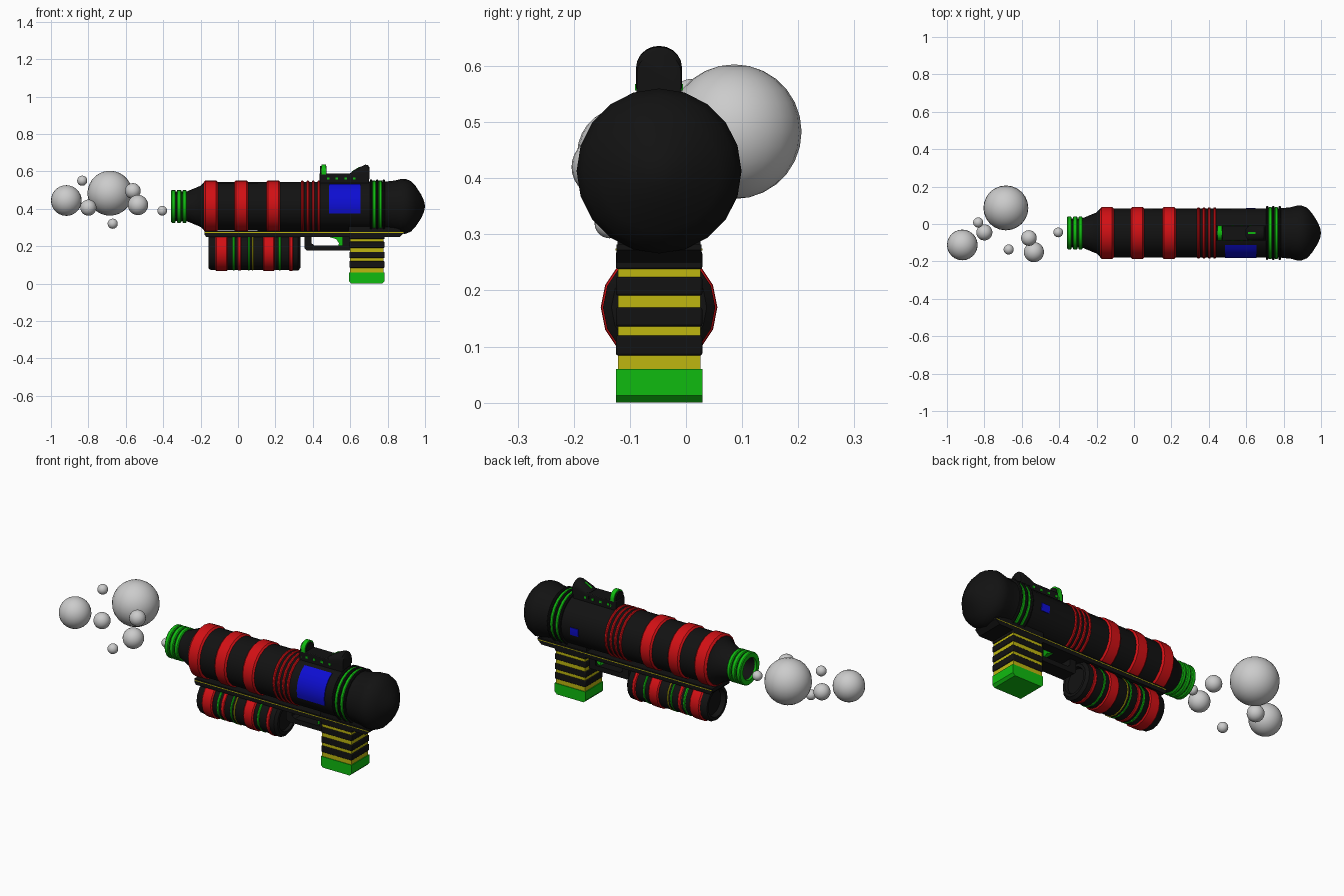
import bpy, bmesh
from math import sin, cos, pi, radians

if "Cube" in bpy.data.objects:
    bpy.data.objects.remove(bpy.data.objects["Cube"])

CY, CZ = -0.048, 0.413          # main barrel axis


def material(name, rgb):
    m = bpy.data.materials.new(name)
    m.diffuse_color = (*rgb, 1)
    m.use_nodes = True
    m.node_tree.nodes["Principled BSDF"].inputs["Base Color"].default_value = m.diffuse_color
    return m


BLACK = material("black", (0.006, 0.006, 0.006))
RED = material("red", (0.64, 0.005, 0.007))
GREEN = material("green", (0.005, 0.5, 0.005))
YELLOW = material("yellow", (0.52, 0.47, 0.005))
BLUE = material("blue", (0.004, 0.004, 0.64))


def skin(name, rings, mat, wrap=False, bevel=0):
    """Join equal closed rings of points into a solid."""
    bm = bmesh.new()
    vs = [[bm.verts.new(p) for p in r] for r in rings]
    n = len(vs[0])
    for i in range(len(vs) if wrap else len(vs) - 1):
        a, b = vs[i], vs[(i + 1) % len(vs)]
        for j in range(n):
            k = (j + 1) % n
            bm.faces.new((a[j], a[k], b[k], b[j]))
    if not wrap:
        bm.faces.new(vs[0])
        bm.faces.new(vs[-1])
    bmesh.ops.remove_doubles(bm, verts=bm.verts, dist=1e-5)
    bmesh.ops.recalc_face_normals(bm, faces=bm.faces)
    me = bpy.data.meshes.new(name)
    bm.to_mesh(me)
    bm.free()
    ob = bpy.data.objects.new(name, me)
    bpy.context.collection.objects.link(ob)
    me.materials.append(mat)
    if bevel:
        mod = ob.modifiers.new("bevel", "BEVEL")
        mod.width, mod.segments = bevel, 2
    bpy.context.view_layer.objects.active = ob
    ob.select_set(True)
    bpy.ops.object.shade_smooth_by_angle(angle=radians(35))
    ob.select_set(False)
    return ob


def lathe(name, profile, mat, sides=20, cz=CZ, arc=None):
    """Turn an (x, radius) profile about an axis along x."""
    a0, a1 = arc or (0, 360)
    steps = sides if arc is None else sides + 1
    rings = []
    for i in range(steps):
        a = radians(a0 + (a1 - a0) * i / sides)
        rings.append([(x, CY + r * cos(a), cz + r * sin(a)) for x, r in profile])
    return skin(name, rings, mat, wrap=arc is None)


def band(name, x0, x1, r_in, r_out, mat, sides=20, cz=CZ, c=0.004):
    c = min(c, (x1 - x0) * 0.3)
    lathe(name, [(x0, r_in), (x0, r_out - c), (x0 + c, r_out),
                 (x1 - c, r_out), (x1, r_out - c), (x1, r_in)], mat, sides, cz)


def prism(name, pts, half, mat, bevel=0, cy=CY):
    """Extrude an (x, z) outline across y."""
    return skin(name, [[(x, cy + s * half, z) for x, z in pts] for s in (-1, 1)],
                mat, bevel=bevel)


def box(name, x0, x1, z0, z1, half, mat, bevel=0, cy=CY):
    return prism(name, [(x0, z0), (x1, z0), (x1, z1), (x0, z1)], half, mat, bevel, cy)


def arch(name, sections, mat):
    """Loft round-topped sections (x, half width, base, shoulder, top) along x."""
    rings = []
    for x, w, z0, z1, z2 in sections:
        r = [(x, CY - w, z0)]
        for i in range(11):
            a = pi - pi * i / 10
            r.append((x, CY + w * cos(a), z1 + (z2 - z1) * sin(a)))
        rings.append(r + [(x, CY + w, z0)])
    skin(name, rings, mat)


# Barrel with open muzzle, cone and rounded rear cap
lathe("barrel", [(-0.22, 0), (-0.22, 0.055), (-0.345, 0.06), (-0.348, 0.078),
                 (-0.275, 0.079), (-0.2, 0.11), (-0.18, 0.13), (0.785, 0.132),
                 (0.84, 0.138), (0.87, 0.146), (0.895, 0.147), (0.925, 0.135),
                 (0.95, 0.108), (0.98, 0.062), (0.995, 0.028), (1.0, 0)], BLACK)

# Muzzle rings, wide red bands, thin red bands and rear rings
for i, (x0, x1) in enumerate([(-0.357, -0.333), (-0.327, -0.303), (-0.297, -0.275)]):
    band(f"muzzle_ring_{i}", x0, x1, 0.06, 0.088, GREEN)
for i, x in enumerate((-0.183, -0.02, 0.15)):
    band(f"red_band_{i}", x, x + 0.076, 0.1, 0.139, RED, c=0.01)
for i in range(4):
    band(f"thin_red_band_{i}", 0.337 + i * 0.029, 0.352 + i * 0.029, 0.12, 0.137, RED)
for i, x in enumerate((0.705, 0.738, 0.773)):
    band(f"rear_black_ring_{i}", x, x + 0.013, 0.12, 0.144, BLACK)
for i, x in enumerate((0.719, 0.752)):
    band(f"rear_green_ring_{i}", x, x + 0.019, 0.12, 0.139, GREEN)

# Side screen and small button on the far side
lathe("side_screen", [(0.487, 0.12), (0.487, 0.135), (0.655, 0.135), (0.655, 0.12)],
      BLUE, sides=8, arc=(119, 197))
lathe("side_button", [(0.60, 0.12), (0.60, 0.135), (0.65, 0.135), (0.65, 0.12)],
      BLUE, sides=2, arc=(-13, 5))

# Top rail with lights, front sight and rear sight
box("top_rail", 0.435, 0.70, 0.52, 0.588, 0.04, BLACK, 0.004)
for i in range(4):
    x = 0.475 + i * 0.047
    box(f"rail_light_{i}", x, x + 0.013, 0.556, 0.568, 0.0425, GREEN)
arch("front_sight", [(0.446, 0.04, 0.55, 0.595, 0.636), (0.470, 0.04, 0.55, 0.595, 0.636)], GREEN)
arch("front_sight_plate", [(0.438, 0.034, 0.55, 0.595, 0.628),
                           (0.474, 0.034, 0.55, 0.595, 0.628)], BLACK)
arch("rear_sight", [(0.60, 0.041, 0.56, 0.575, 0.59), (0.63, 0.041, 0.56, 0.585, 0.612),
                    (0.68, 0.041, 0.56, 0.597, 0.636), (0.695, 0.041, 0.56, 0.597, 0.634),
                    (0.702, 0.039, 0.56, 0.59, 0.622)], BLACK)
prism("rear_sight_mark", [(0.61, 0.59), (0.65, 0.6), (0.65, 0.625), (0.61, 0.601)],
      0.005, GREEN)

# Under-barrel plate with a yellow trim line
prism("lower_plate", [(-0.18, 0.262), (-0.17, 0.25), (0.865, 0.25), (0.888, 0.272),
                      (0.888, 0.282), (-0.18, 0.282)], 0.076, BLACK)
box("plate_trim", -0.178, 0.885, 0.271, 0.275, 0.0772, YELLOW)
box("rear_plate_block", 0.59, 0.87, 0.28, 0.31, 0.074, BLACK)

# Lower canister with recessed front and coloured bands
TZ = 0.17
lathe("canister", [(-0.13, 0), (-0.13, 0.07), (-0.157, 0.075), (-0.157, 0.09),
                   (-0.147, 0.097), (0.25, 0.097), (0.30, 0.1), (0.322, 0.1),
                   (0.335, 0.085), (0.335, 0.07), (0.32, 0.065), (0.32, 0)], BLACK, 16, TZ)
for i, (x0, x1, r, m) in enumerate([
        (-0.12, -0.056, 0.104, RED), (-0.032, -0.013, 0.1, GREEN), (-0.006, 0.02, 0.1, RED),
        (0.052, 0.064, 0.1, GREEN), (0.074, 0.082, 0.1, YELLOW), (0.134, 0.195, 0.104, RED),
        (0.215, 0.232, 0.1, GREEN), (0.272, 0.297, 0.103, RED)]):
    band(f"canister_band_{i}", x0, x1, 0.08, r, m, 16, TZ, 0.006)

# Trigger guard and trigger
prism("trigger_guard", [(0.356, 0.262), (0.356, 0.188), (0.368, 0.176), (0.61, 0.176),
                        (0.61, 0.203), (0.41, 0.203), (0.393, 0.215), (0.393, 0.262)],
      0.04, BLACK)
prism("trigger", [(0.485, 0.262), (0.49, 0.248), (0.525, 0.238), (0.54, 0.215),
                  (0.535, 0.2), (0.558, 0.196), (0.562, 0.262)], 0.025, GREEN)
box("trigger_housing", 0.56, 0.61, 0.19, 0.262, 0.04, BLACK)

# Grip: yellow core, black ribs and green foot
box("grip_core", 0.599, 0.778, 0.05, 0.255, 0.0735, YELLOW)
for i, (z0, z1) in enumerate([(0.084, 0.12), (0.136, 0.17), (0.191, 0.224), (0.238, 0.27)]):
    box(f"grip_rib_{i}", 0.595, 0.783, z0, z1, 0.077, BLACK, 0.004)
prism("grip_foot", [(0.605, 0), (0.77, 0), (0.783, 0.013), (0.783, 0.06),
                    (0.594, 0.06), (0.594, 0.013)], 0.077, GREEN)

# Bubbles leaving the muzzle
for i, (x, y, z, r) in enumerate([
        (-0.918, -0.112, 0.444, 0.082), (-0.685, 0.086, 0.483, 0.12),
        (-0.833, 0.008, 0.55, 0.027), (-0.80, -0.045, 0.406, 0.043),
        (-0.562, -0.075, 0.495, 0.042), (-0.535, -0.15, 0.42, 0.054),
        (-0.67, -0.136, 0.32, 0.027), (-0.405, -0.045, 0.389, 0.026)]):
    bpy.ops.mesh.primitive_uv_sphere_add(segments=24, ring_count=14, radius=r, location=(x, y, z))
    bpy.context.object.name = f"bubble_{i}"
    bpy.ops.object.shade_smooth()
    bpy.context.object.select_set(False)
